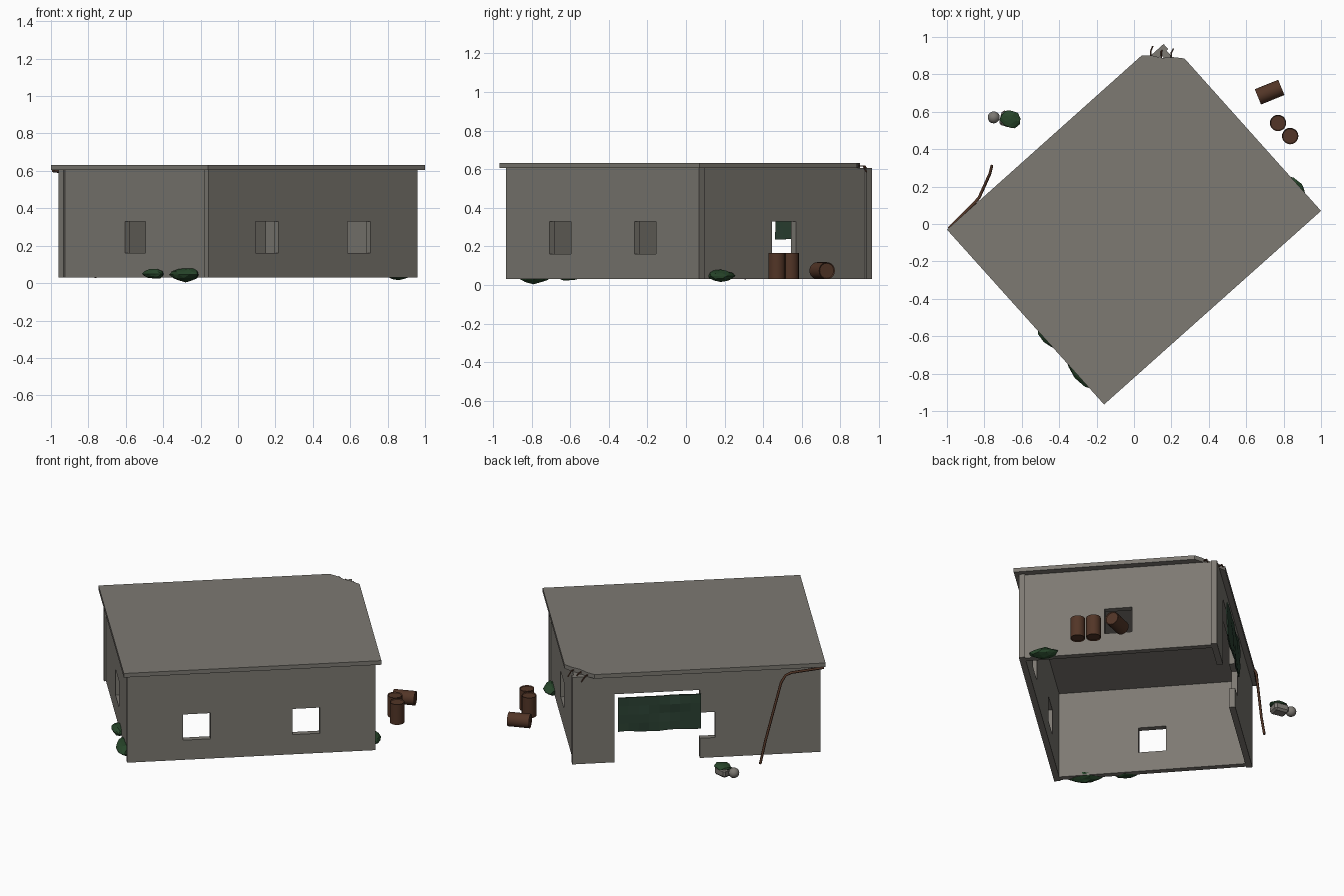
import bpy, bmesh, math, random
from mathutils import Matrix, Vector

random.seed(4)
if "Cube" in bpy.data.objects:
    bpy.data.objects.remove(bpy.data.objects["Cube"])


def material(name, rgb):
    m = bpy.data.materials.new(name)
    m.use_nodes = True
    m.diffuse_color = (*rgb, 1)
    m.node_tree.nodes["Principled BSDF"].inputs["Base Color"].default_value = (*rgb, 1)
    return m


concrete = material("concrete_grey", (0.205, 0.192, 0.17))
rust = material("rust_brown", (0.085, 0.036, 0.02))
leaf = material("leaf_green", (0.02, 0.06, 0.023))
paint = material("dull_green_paint", (0.025, 0.055, 0.034))

# Building frame: the house is turned on the plot
FRAME = Matrix.Translation((0, 0.015, 0)) @ Matrix.Rotation(math.radians(41.85), 4, "Z")
HALF_U, HALF_V, THICK = 0.75, 0.60, 0.037
FLOOR, EAVE, ROOF_TOP = 0.03, 0.605, 0.632


def finish(name, bm, mat, matrix=Matrix(), smooth=False):
    bmesh.ops.recalc_face_normals(bm, faces=bm.faces)
    me = bpy.data.meshes.new(name)
    bm.to_mesh(me)
    bm.free()
    me.materials.append(mat)
    ob = bpy.data.objects.new(name, me)
    bpy.context.collection.objects.link(ob)
    ob.matrix_world = matrix
    if smooth:
        bpy.ops.object.select_all(action="DESELECT")
        ob.select_set(True)
        bpy.context.view_layer.objects.active = ob
        bpy.ops.object.shade_smooth_by_angle(angle=math.radians(40))
    return ob


def extrude(bm, offset):
    """Give the flat faces of bm a thickness."""
    res = bmesh.ops.extrude_face_region(bm, geom=bm.faces[:], use_keep_orig=True)
    moved = [g for g in res["geom"] if isinstance(g, bmesh.types.BMVert)]
    bmesh.ops.translate(bm, verts=moved, vec=offset)


def wall(name, half, distance, angle, holes):
    """Wall panel with rectangular holes (s0, s1, z0, z1); outside faces -y."""
    bm = bmesh.new()
    ss = sorted({-half, half, *[s for h in holes for s in h[:2]]})
    zs = sorted({FLOOR, EAVE, *[z for h in holes for z in h[2:]]})
    for s0, s1 in zip(ss, ss[1:]):
        for z0, z1 in zip(zs, zs[1:]):
            s, z = (s0 + s1) / 2, (z0 + z1) / 2
            if any(h[0] < s < h[1] and h[2] < z < h[3] for h in holes):
                continue
            bm.faces.new([bm.verts.new((a, -distance, b))
                          for a, b in ((s0, z0), (s1, z0), (s1, z1), (s0, z1))])
    bmesh.ops.remove_doubles(bm, verts=bm.verts, dist=1e-5)
    extrude(bm, (0, THICK, 0))
    return finish(name, bm, concrete, FRAME @ Matrix.Rotation(angle, 4, "Z"))


def window(s):
    return (s - 0.083, s + 0.083, 0.16, 0.33)


# Walls: long walls run past the slightly recessed end walls
END = HALF_V - THICK
wall("front_wall", HALF_U, HALF_V, 0, [window(-0.33), window(0.33)])
wall("rear_wall", HALF_U, HALF_V, math.pi, [window(0.03), (-0.494, 0.02, FLOOR, 0.48)])
wall("left_end_wall", END, HALF_U - 0.012, math.pi / 2, [window(0)])
wall("right_end_wall", END, HALF_U - 0.012, -math.pi / 2, [window(0)])

# Flat roof slab with the rear corner broken away
bm = bmesh.new()
outline = [(-1, -0.03), (-0.16, -0.965), (1, 0.07), (0.27, 0.885),
           (0.21, 0.892), (0.15, 0.888), (0.1, 0.9), (0.04, 0.9)]
bm.faces.new([bm.verts.new((x, y, EAVE)) for x, y in outline])
extrude(bm, (0, 0, ROOF_TOP - EAVE))
finish("roof_slab", bm, concrete)


def rod(name, points, radius, mat):
    cu = bpy.data.curves.new(name, "CURVE")
    cu.dimensions = "3D"
    cu.bevel_depth = radius
    cu.bevel_resolution = 1
    cu.use_fill_caps = True
    sp = cu.splines.new("POLY")
    sp.points.add(len(points) - 1)
    for p, co in zip(sp.points, points):
        p.co = (*co, 1)
    cu.materials.append(mat)
    ob = bpy.data.objects.new(name, cu)
    bpy.context.collection.objects.link(ob)


# Bent reinforcing bars at the broken corner
for i, (x, reach) in enumerate([(0.09, 0.06), (0.145, 0.05), (0.2, 0.045)]):
    rod(f"reinforcing_bar_{i + 1}",
        [(x, 0.87, 0.618), (x, 0.89 + reach * 0.6, 0.616), (x + 0.01, 0.89 + reach, 0.585)],
        0.004, rust)

# Loose drainpipe leaning away from the eave
rod("drainpipe", [(-0.99, -0.025, 0.6), (-0.85, 0.115, 0.583), (-0.828, 0.142, 0.57),
                  (-0.815, 0.17, 0.53), (-0.77, 0.27, 0.17), (-0.76, 0.31, 0.03)], 0.008, rust)

# Dented door panel hanging over the rear opening
bm = bmesh.new()
bmesh.ops.create_grid(bm, x_segments=8, y_segments=4, size=0.5)
for v in bm.verts:
    s, h = v.co.x, v.co.y
    dent = random.uniform(-0.005, 0.005)
    ragged = random.uniform(-0.006, 0.006) if h < -0.4 else 0
    v.co = (0.227 + s * 0.5, 0.628 + dent, 0.353 + h * 0.225 + ragged)
extrude(bm, (0, -0.008, 0))
finish("door_panel", bm, paint, FRAME)


# Barrels
def barrel(name, location, rotation=Matrix()):
    bm = bmesh.new()
    bmesh.ops.create_cone(bm, cap_ends=True, segments=20, radius1=0.044,
                          radius2=0.044, depth=0.135)
    caps = [f for f in bm.faces if len(f.verts) > 4]
    for cap in caps:
        bmesh.ops.inset_region(bm, faces=[cap], thickness=0.005)
        bmesh.ops.translate(bm, verts=cap.verts, vec=-cap.normal * 0.005)
    finish(name, bm, rust, Matrix.Translation(location) @ rotation, smooth=True)


barrel("barrel_1", (0.77, 0.54, 0.0975))
barrel("barrel_2", (0.835, 0.47, 0.0975))
barrel("fallen_barrel", (0.725, 0.705, 0.074),
       Matrix.Rotation(math.radians(22), 4, "Z") @ Matrix.Rotation(math.pi / 2, 4, "Y"))


# Bushes and rubble
def lump(name, location, size, mat, angle=0.0, rough=0.12, detail=2, smooth=False):
    bm = bmesh.new()
    bmesh.ops.create_icosphere(bm, subdivisions=detail, radius=1)
    for v in bm.verts:
        v.co *= 1 + random.uniform(-rough, rough)
        v.co = Vector(a * b for a, b in zip(v.co, size))
    finish(name, bm, mat, Matrix.Translation(location) @ Matrix.Rotation(angle, 4, "Z"), smooth)


ALONG_END = math.radians(131.85)
lump("bush_1", (-0.28, -0.79, 0.045), (0.11, 0.045, 0.037), leaf, ALONG_END)
lump("bush_2", (-0.45, -0.6, 0.05), (0.08, 0.045, 0.028), leaf, ALONG_END)
lump("bush_3", (0.86, 0.18, 0.048), (0.085, 0.045, 0.029), leaf, ALONG_END)

# Stone block with moss on top and a round stone beside it
bm = bmesh.new()
bmesh.ops.create_cube(bm, size=1)
bmesh.ops.scale(bm, verts=bm.verts, vec=(0.095, 0.08, 0.055))
bmesh.ops.bevel(bm, geom=bm.edges[:], offset=0.012, segments=1, affect="EDGES")
finish("stone_block", bm, concrete,
       Matrix.Translation((-0.668, 0.56, 0.058)) @ Matrix.Rotation(math.radians(-12), 4, "Z"))
lump("moss", (-0.662, 0.56, 0.085), (0.055, 0.048, 0.016), leaf, math.radians(-12))
lump("round_stone", (-0.75, 0.57, 0.068), (0.032, 0.032, 0.032), concrete,
     rough=0, detail=3, smooth=True)
